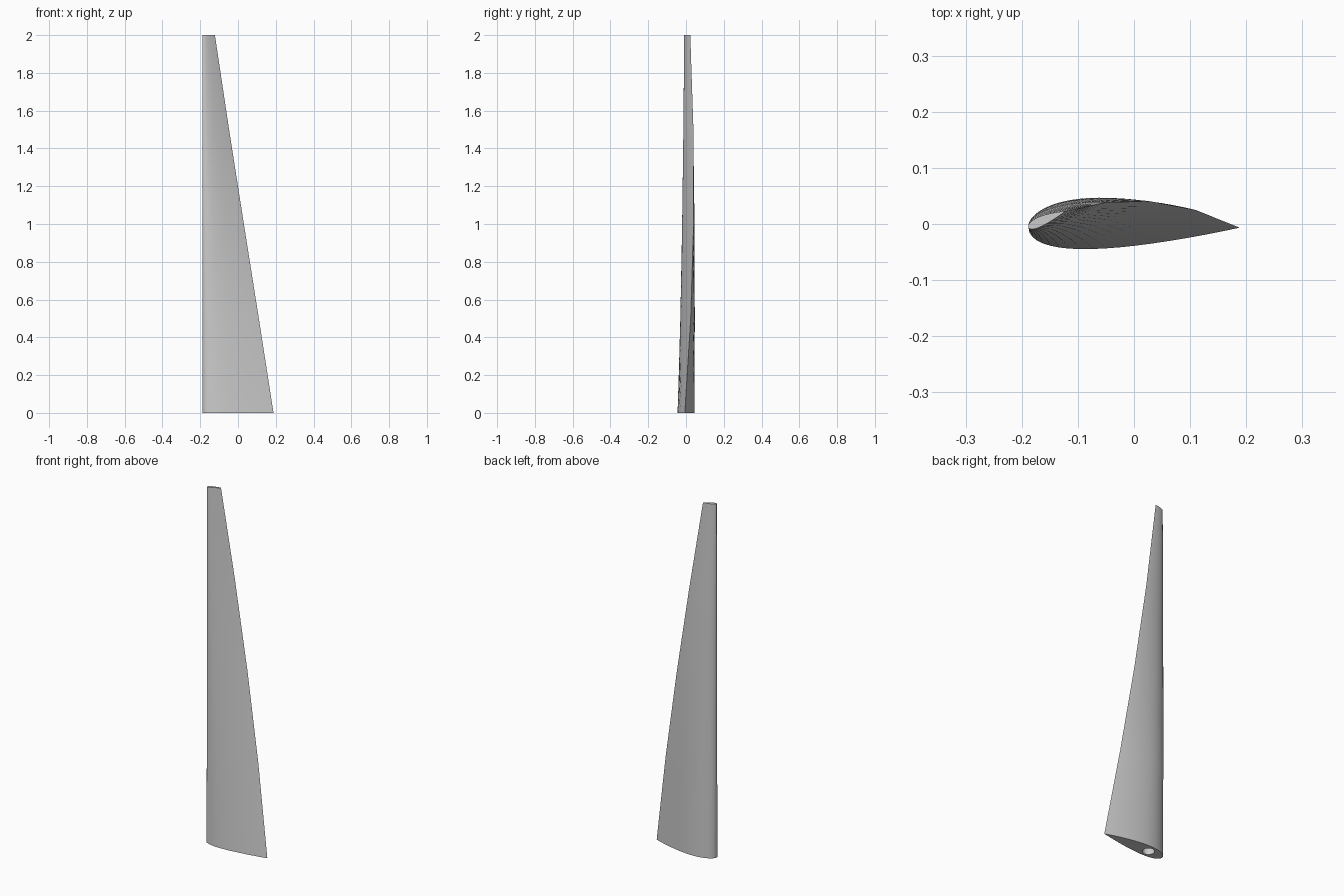
import bpy
import bmesh
from math import cos, sin, pi, radians
from mathutils import Matrix, Vector

if "Cube" in bpy.data.objects:
    bpy.data.objects.remove(bpy.data.objects["Cube"], do_unlink=True)

HEIGHT = 2.0
ROOT_CHORD, TIP_CHORD = 0.376, 0.072
TWIST = radians(24)
SEGMENTS = 4
STEPS = 24
THICKNESS, CAMBER, CAMBER_POS = 0.24, 0.02, 0.4
LEADING_EDGE = Vector((-0.188, -0.0065, 0))

grey = bpy.data.materials.new("light_grey")
grey.use_nodes = True
grey.diffuse_color = (0.6, 0.6, 0.6, 1)
grey.node_tree.nodes["Principled BSDF"].inputs["Base Color"].default_value = grey.diffuse_color


def foil_point(u, side):
    """Point on a cambered airfoil of unit chord, side +1 upper, -1 lower."""
    half = 5 * THICKNESS * (0.2969 * u ** 0.5 - 0.126 * u - 0.3516 * u ** 2
                            + 0.2843 * u ** 3 - 0.1036 * u ** 4)
    p = CAMBER_POS
    d = p if u < p else 1 - p
    mean = CAMBER * (1 - ((u - p) / d) ** 2)
    return Vector((u, mean + side * half, 0))


# Airfoil outline, counter-clockwise from the trailing edge over the top
us = [(1 - cos(pi * i / STEPS)) / 2 for i in range(STEPS + 1)]
outline = [foil_point(u, 1) for u in reversed(us)]
outline += [foil_point(u, -1) for u in us[1:-1]]

# Tapered, twisted blade lofted through the sections
bm = bmesh.new()
rings = []
for s in range(SEGMENTS + 1):
    t = s / SEGMENTS
    chord = ROOT_CHORD + (TIP_CHORD - ROOT_CHORD) * t
    turn = Matrix.Rotation(TWIST * t, 3, "Z")
    lift = LEADING_EDGE + Vector((0, 0, HEIGHT * t))
    rings.append([bm.verts.new(turn @ (p * chord) + lift) for p in outline])
n = len(outline)
for low, high in zip(rings, rings[1:]):
    for i in range(n):
        j = (i + 1) % n
        bm.faces.new((low[i], low[j], high[j], high[i]))
bm.faces.new(rings[0][::-1])
bm.faces.new(rings[-1])
bmesh.ops.recalc_face_normals(bm, faces=bm.faces)
mesh = bpy.data.meshes.new("blade")
bm.to_mesh(mesh)
bm.free()
mesh.materials.append(grey)
blade = bpy.data.objects.new("blade", mesh)
bpy.context.collection.objects.link(blade)

# Round spar socket in the root, at quarter chord
bpy.ops.mesh.primitive_cylinder_add(vertices=32, radius=0.031, depth=0.3,
                                    location=(-0.094, 0, 0))
cutter = bpy.context.object
cutter.name = "socket_cutter"
cutter.hide_render = True
cutter.data.materials.append(grey)

bpy.ops.object.select_all(action="DESELECT")
blade.select_set(True)
bpy.context.view_layer.objects.active = blade
cut = blade.modifiers.new("socket", "BOOLEAN")
cut.operation = "DIFFERENCE"
cut.solver = "EXACT"
cut.object = cutter
bpy.ops.object.modifier_apply(modifier=cut.name)
bpy.data.objects.remove(cutter, do_unlink=True)

bpy.ops.object.shade_smooth_by_angle(angle=radians(30))
